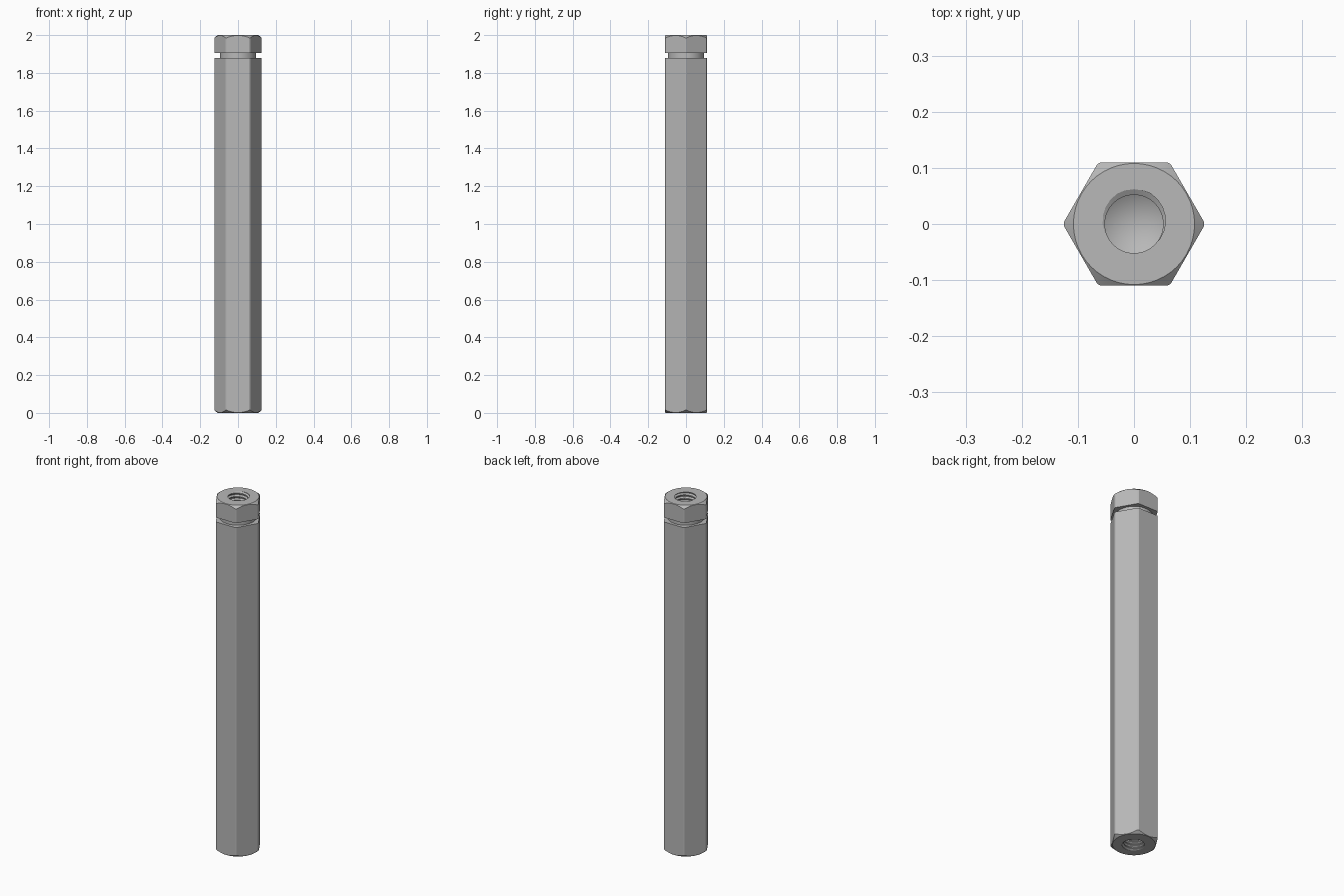
import bpy, bmesh, math
from mathutils import Matrix, Vector

if "Cube" in bpy.data.objects:
    bpy.data.objects.remove(bpy.data.objects["Cube"])

steel = bpy.data.materials.new("grey_steel")
steel.diffuse_color = (0.48, 0.48, 0.48, 1)
steel.use_nodes = True
steel.node_tree.nodes["Principled BSDF"].inputs["Base Color"].default_value = steel.diffuse_color

APOTHEM, HEIGHT = 0.11, 2.0
BORE, ROOT, PITCH, DEPTH = 0.052, 0.062, 0.02, 0.36


def make(name, bm):
    bmesh.ops.recalc_face_normals(bm, faces=bm.faces)
    mesh = bpy.data.meshes.new(name)
    bm.to_mesh(mesh)
    bm.free()
    mesh.materials.append(steel)
    obj = bpy.data.objects.new(name, mesh)
    bpy.context.collection.objects.link(obj)
    return obj


def revolve(name, profile, segments=48):
    bm = bmesh.new()
    verts = [bm.verts.new((r, 0, z)) for r, z in profile]
    edges = [bm.edges.new(pair) for pair in zip(verts, verts[1:])]
    bmesh.ops.spin(bm, geom=verts + edges, axis=(0, 0, 1), cent=(0, 0, 0),
                   angle=math.tau, steps=segments, use_duplicate=False)
    bmesh.ops.remove_doubles(bm, verts=bm.verts, dist=1e-5)
    return make(name, bm)


def thread_cutter(name, end_z, direction):
    """Helical V-groove running inward from one end of the rod."""
    bm = bmesh.new()
    section = [(0.048, -0.0095), (ROOT, -0.0015), (ROOT, 0.0015), (0.048, 0.0095)]
    steps = 24
    rings = []
    for i in range(int((DEPTH / PITCH + 1) * steps) + 1):
        a = math.tau * i / steps
        z = end_z - direction * (PITCH * i / steps - 0.015)
        rings.append([bm.verts.new((r * math.cos(a), -direction * r * math.sin(a), z + dz))
                      for r, dz in section])
    for a, b in zip(rings, rings[1:]):
        for k in range(4):
            n = (k + 1) % 4
            bm.faces.new((a[k], a[n], b[n], b[k]))
    bm.faces.new(rings[0])
    bm.faces.new(rings[-1])
    return make(name, bm)


def cut(target, tool, operation):
    mod = target.modifiers.new(tool.name, 'BOOLEAN')
    mod.object, mod.operation, mod.solver = tool, operation, 'EXACT'
    bpy.context.view_layer.objects.active = target
    bpy.ops.object.modifier_apply(modifier=mod.name)
    bpy.data.objects.remove(tool)


# Hexagonal bar
bm = bmesh.new()
bmesh.ops.create_cone(bm, cap_ends=True, segments=6, depth=HEIGHT + 0.1,
                      radius1=APOTHEM / math.cos(math.pi / 6),
                      radius2=APOTHEM / math.cos(math.pi / 6))
# Put corners on the x axis
corner = max(bm.verts, key=lambda v: v.co.x).co
bmesh.ops.rotate(bm, verts=bm.verts, matrix=Matrix.Rotation(-math.atan2(corner.y, corner.x), 3, 'Z'))
bmesh.ops.translate(bm, verts=bm.verts, vec=Vector((0, 0, HEIGHT / 2)))
rod = make("hex_standoff", bm)

# Turned outline: chamfered ends, neck groove and blind bores with conical floors
turned = revolve("turned_outline", [
    (0, DEPTH + 0.09), (BORE, DEPTH + 0.06), (BORE, 0),
    (0.108, 0), (0.125, 0.014), (0.125, 1.88),
    (0.095, 1.88), (0.095, 1.905), (0.125, 1.905),
    (0.125, HEIGHT - 0.014), (0.108, HEIGHT), (BORE, HEIGHT),
    (BORE, HEIGHT - DEPTH - 0.06), (0, HEIGHT - DEPTH - 0.09)])
cut(rod, turned, 'INTERSECT')

# Internal threads at both ends
for label, z, d in (("top_thread", HEIGHT, 1), ("bottom_thread", 0, -1)):
    cut(rod, thread_cutter(label, z, d), 'DIFFERENCE')

bpy.ops.object.select_all(action='DESELECT')
rod.select_set(True)
bpy.context.view_layer.objects.active = rod
bpy.ops.object.shade_smooth_by_angle(angle=math.radians(20))
